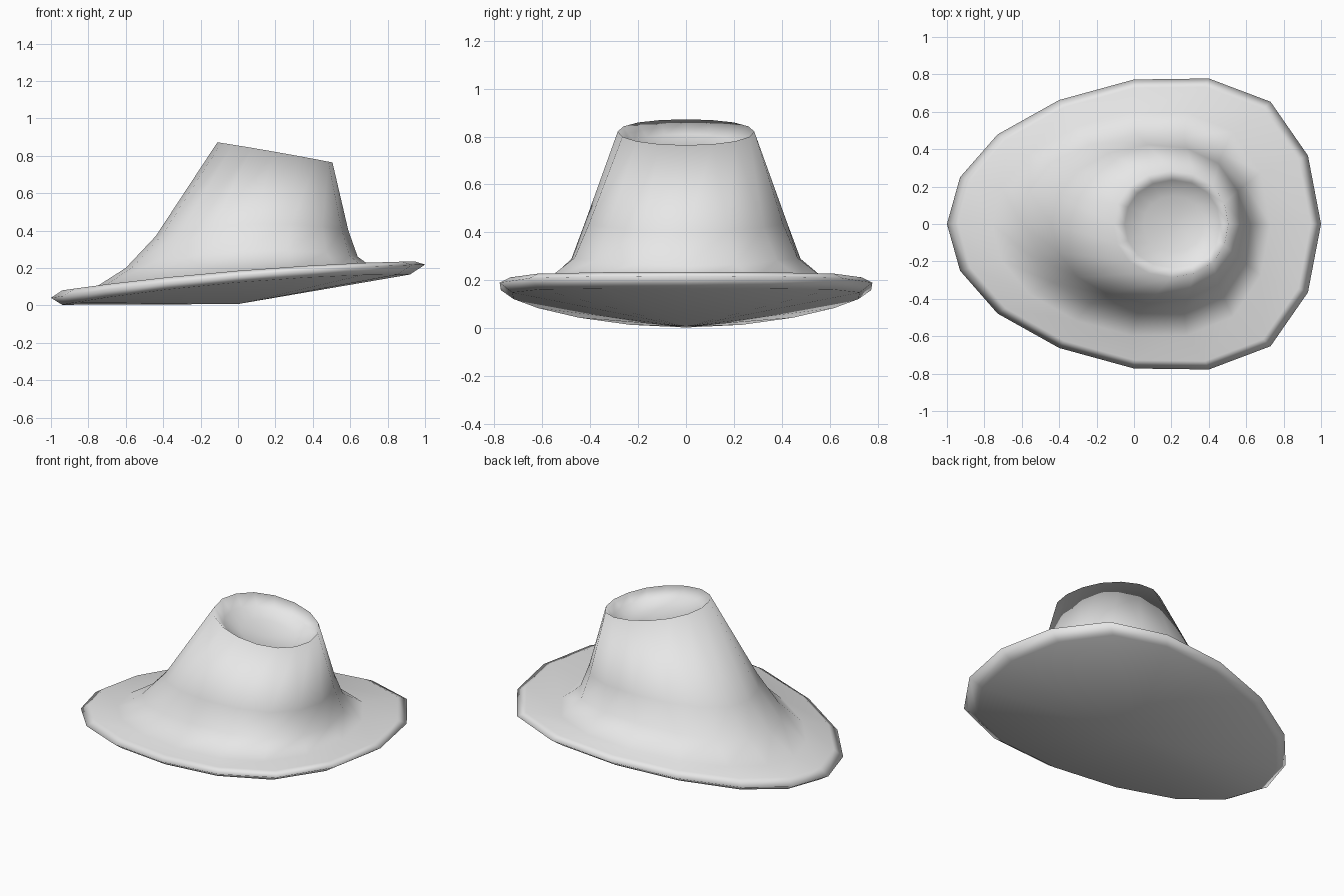
import bpy, bmesh, math

if "Cube" in bpy.data.objects:
    bpy.data.objects.remove(bpy.data.objects["Cube"])

# Half-widths of the egg-shaped brim at each of 9 stations, from right tip to left tip
EGG = [0, .47, .84, 1, .993, .852, .615, .321, 0]
COS = [1, .93, .73, .40, 0, -.40, -.73, -.93, -1]

# Rings: x left, x right, half width, z left, z right, bow at sides, egg amount
RINGS = [
    (-.94, .92, .725, .003, .165, .038, 1),     # underside edge
    (-1.0, 1.0, .778, .040, .218, .030, 1),     # outer lip
    (-.94, .945, .733, .080, .235, .028, 1),    # brim top edge
    (-.76, .73, .600, .098, .195, .030, .9),    # foot of crown
    (-.60, .64, .480, .200, .260, .060, .6),
    (-.44, .59, .425, .370, .400, .050, .4),
    (-.11, .505, .285, .872, .764, .003, .1),   # crown rim
    (-.05, .460, .235, .810, .715, .0, .1),     # dent in the crown
    (.05, .37, .15, .765, .690, .0, 0),
]


def add_ring(bm, x0, x1, w, z0, z1, bow, egg):
    verts = []
    for i in range(16):
        k = i if i <= 8 else 16 - i
        side = 1 if i <= 8 else -1
        c, s = COS[k], math.sin(math.pi * k / 8)
        x = (x0 + x1) / 2 + c * (x1 - x0) / 2
        y = side * w * (EGG[k] * egg + s * (1 - egg))
        z = (z0 + z1) / 2 + c * (z1 - z0) / 2 + bow * s * s
        verts.append(bm.verts.new((x, y, z)))
    return verts


bm = bmesh.new()
rings = [add_ring(bm, *r) for r in RINGS]
for a, b in zip(rings, rings[1:]):
    for i in range(16):
        j = (i + 1) % 16
        bm.faces.new((a[i], a[j], b[j], b[i]))

# Underside and dent close with a fan to a centre point
for ring, co in ((rings[0], (0, 0, .007)), (rings[-1], (.21, 0, .715))):
    centre = bm.verts.new(co)
    for i in range(16):
        bm.faces.new((ring[i], ring[(i + 1) % 16], centre))
bmesh.ops.recalc_face_normals(bm, faces=bm.faces)

# The felt is smooth all over, including its rims
for f in bm.faces:
    f.smooth = True

mesh = bpy.data.meshes.new("hat")
bm.to_mesh(mesh)
bm.free()
hat = bpy.data.objects.new("hat", mesh)
bpy.context.collection.objects.link(hat)

felt = bpy.data.materials.new("light grey felt")
felt.diffuse_color = (.8, .8, .8, 1)
felt.use_nodes = True
felt.node_tree.nodes["Principled BSDF"].inputs["Base Color"].default_value = felt.diffuse_color
mesh.materials.append(felt)
